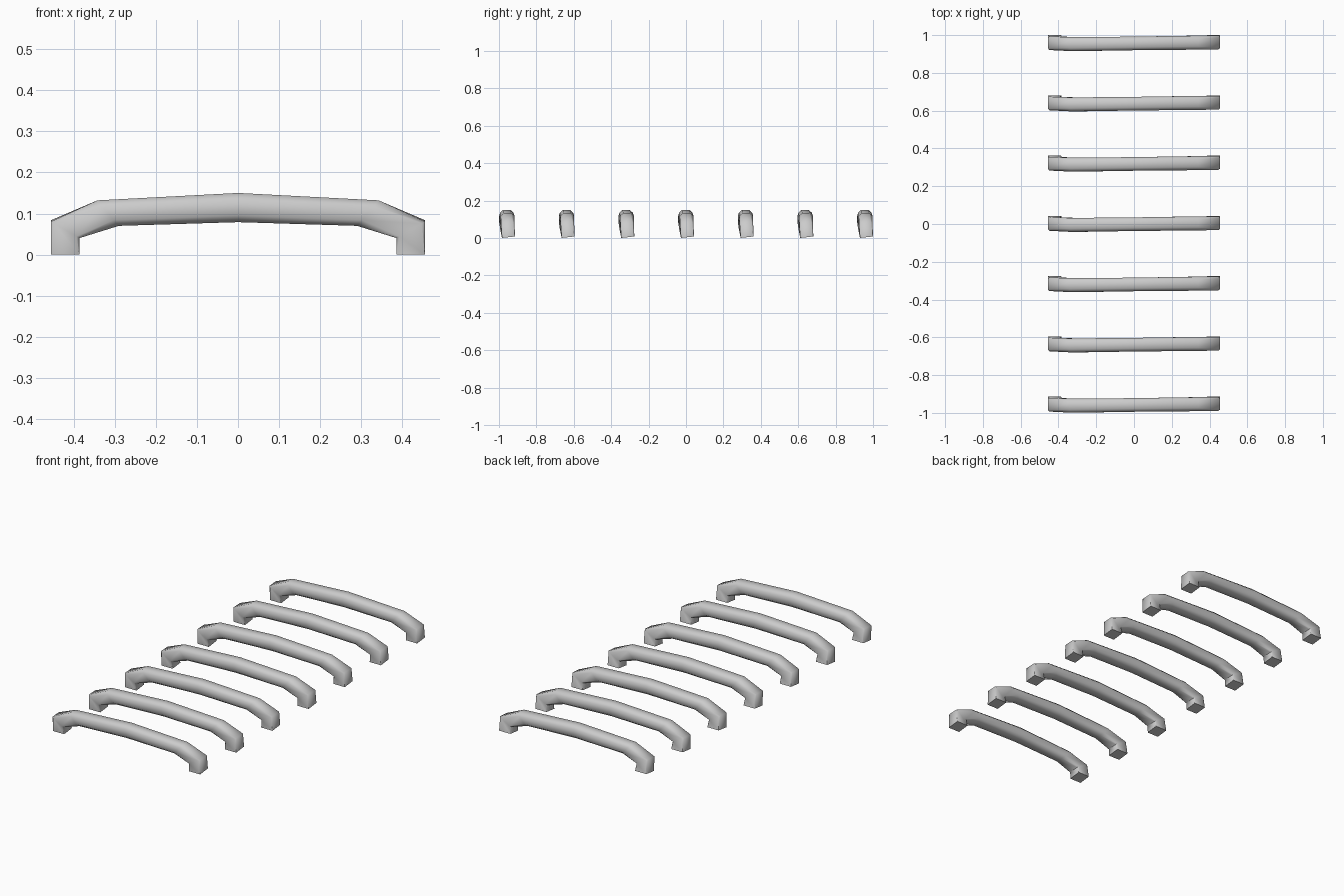
import bpy, bmesh, math

if "Cube" in bpy.data.objects:
    bpy.data.objects.remove(bpy.data.objects["Cube"])

# Half-bar rings: outer (x, z), inner (x, z), half width, corner chamfer
FOOT = ((0.455, 0.0), (0.385, 0.0), 0.035, 0.03)
ELBOW = ((0.455, 0.08), (0.385, 0.04), 0.036, 0.22)
SHOULDER = ((0.342, 0.132), (0.29, 0.07), 0.037, 0.45)
MIDDLE = ((0.0, 0.15), (0.0, 0.079), 0.036, 0.45)

# Rings along the bar: side, ring, y offset, rise of the back edge
PATH = [
    (-1, FOOT, 0.008, 0.008), (-1, ELBOW, 0.000, 0.004),
    (-1, SHOULDER, -0.005, 0.0), (1, MIDDLE, -0.001, 0.0),
    (1, SHOULDER, 0.003, 0.0), (1, ELBOW, 0.004, 0.004),
    (1, FOOT, 0.008, 0.008),
]


def section(c):
    k = 1 - c
    return [(1, -k), (1, k), (k, 1), (-k, 1), (-1, k), (-1, -k), (-k, -1), (k, -1)]


def bar_mesh():
    bm = bmesh.new()
    rings = []
    for side, ((ox, oz), (ix, iz), half, c), y, rise in PATH:
        ring = []
        for u, v in section(c):
            t = (u + 1) / 2
            ring.append(bm.verts.new((side * (ix + (ox - ix) * t), y + v * half,
                                      iz + (oz - iz) * t + rise * (v + 1) / 2)))
        rings.append(ring)
    for a, b in zip(rings, rings[1:]):
        for i in range(8):
            j = (i + 1) % 8
            bm.faces.new((a[i], a[j], b[j], b[i]))
    # Flat foot soles
    bm.faces.new(rings[0])
    bm.faces.new(rings[-1])
    bmesh.ops.recalc_face_normals(bm, faces=bm.faces)
    mesh = bpy.data.meshes.new("rung")
    bm.to_mesh(mesh)
    bm.free()
    return mesh


# Seven equal rungs in a row along y
for n in range(7):
    rung = bpy.data.objects.new(f"rung_{n + 1}", bar_mesh())
    bpy.context.collection.objects.link(rung)
    rung.location.y = (n - 3) * 0.319
    bpy.ops.object.select_all(action='DESELECT')
    rung.select_set(True)
    bpy.context.view_layer.objects.active = rung
    bpy.ops.object.shade_smooth_by_angle(angle=math.radians(50))
